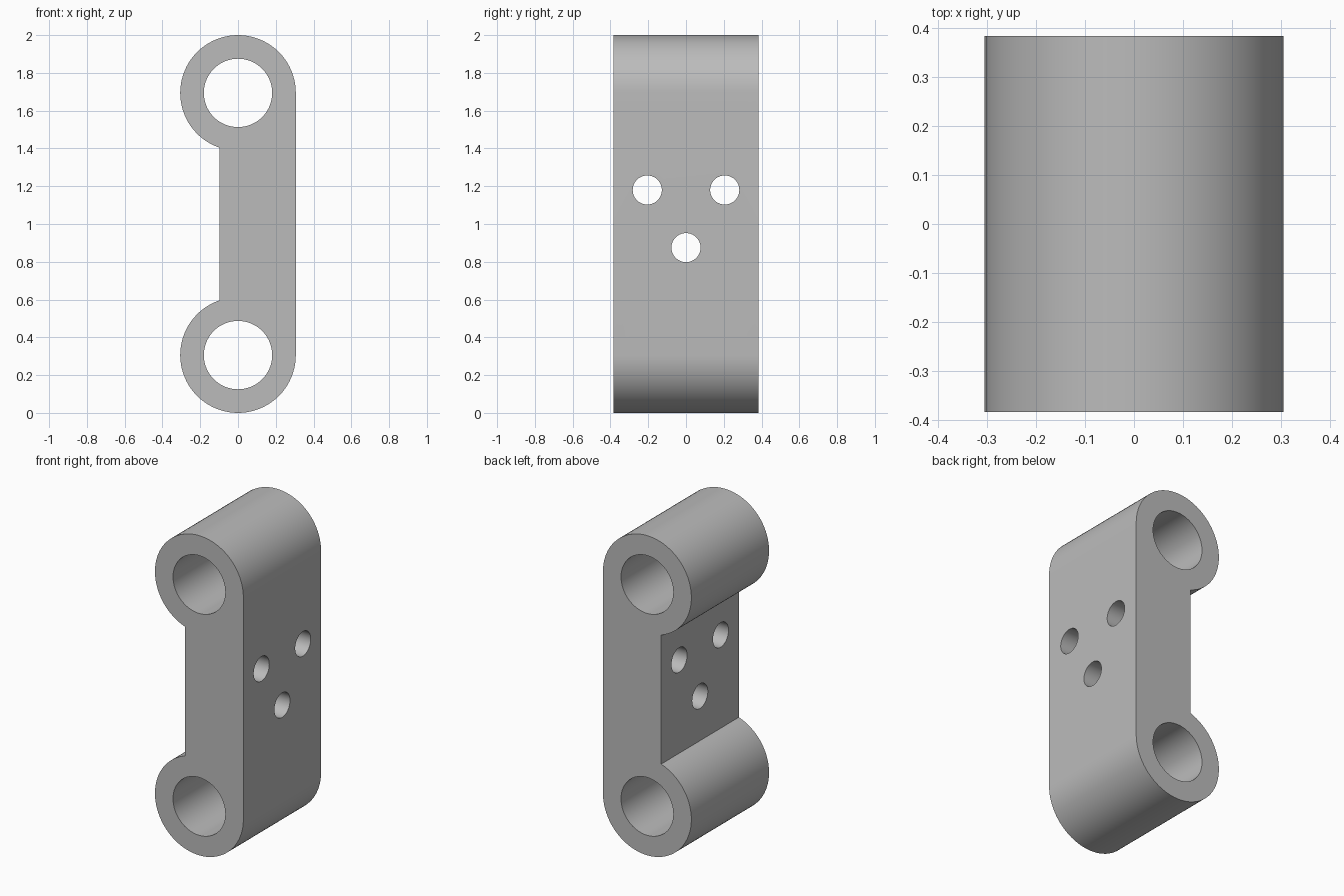
import bpy
import bmesh
from math import acos, asin, cos, sin, pi, radians
from mathutils import Matrix, Vector

cube = bpy.data.objects.get("Cube")
if cube:
    bpy.data.objects.remove(cube, do_unlink=True)

R = 0.306            # outer radius of the two eyes
BORE = 0.181         # pin bore radius
BOLT = 0.077         # bolt hole radius
LOW, HIGH = R, 2 - R  # eye centre heights
DEPTH = 0.384        # half depth
WEB_X = -0.097       # recessed face of the web
STEPS = 56

steel = bpy.data.materials.new("plain grey")
steel.use_nodes = True
grey = (0.5, 0.5, 0.5, 1)
steel.diffuse_color = grey
steel.node_tree.nodes["Principled BSDF"].inputs["Base Color"].default_value = grey


def make_object(name, bm):
    mesh = bpy.data.meshes.new(name)
    bmesh.ops.recalc_face_normals(bm, faces=bm.faces[:])
    bm.to_mesh(mesh)
    bm.free()
    obj = bpy.data.objects.new(name, mesh)
    bpy.context.collection.objects.link(obj)
    mesh.materials.append(steel)
    return obj


def cutter(name, radius, axis, location):
    """Cylinder longer than the body, used to drill a hole."""
    bm = bmesh.new()
    turn = Vector((0, 0, 1)).rotation_difference(Vector(axis)).to_matrix().to_4x4()
    bmesh.ops.create_cone(bm, cap_ends=True, segments=64, radius1=radius,
                          radius2=radius, depth=2,
                          matrix=Matrix.Translation(location) @ turn)
    obj = make_object(name, bm)
    obj.hide_render = True
    return obj


# Link body: upper eye arc from the flat side round to the web, then mirrored
sweep = pi + acos(-WEB_X / R)
upper = [(R * cos(sweep * i / STEPS), HIGH + R * sin(sweep * i / STEPS))
         for i in range(STEPS + 1)]
outline = upper + [(x, 2 - z) for x, z in reversed(upper)]
bm = bmesh.new()
face = bm.faces.new([bm.verts.new((x, -DEPTH, z)) for x, z in outline])
extruded = bmesh.ops.extrude_face_region(bm, geom=[face])
moved = [v for v in extruded["geom"] if isinstance(v, bmesh.types.BMVert)]
bmesh.ops.translate(bm, verts=moved, vec=(0, 2 * DEPTH, 0))
body = make_object("link_body", bm)

# Pin bores through the eyes and bolt holes through the web
cutters = [cutter("pin_bore", BORE, (0, 1, 0), (0, 0, z)) for z in (LOW, HIGH)]
cutters += [cutter("bolt_hole", BOLT, (1, 0, 0), (0, y, z))
            for y, z in ((-0.205, 1.18), (0.205, 1.18), (0, 0.875))]

bpy.context.view_layer.objects.active = body
for tool in cutters:
    drill = body.modifiers.new("drill", "BOOLEAN")
    drill.operation = "DIFFERENCE"
    drill.solver = "EXACT"
    drill.object = tool
    bpy.ops.object.modifier_apply(modifier=drill.name)
    bpy.data.objects.remove(tool, do_unlink=True)

# Smooth curved walls, crisp edges
bpy.ops.object.select_all(action="DESELECT")
body.select_set(True)
bpy.ops.object.shade_smooth_by_angle(angle=radians(30))
